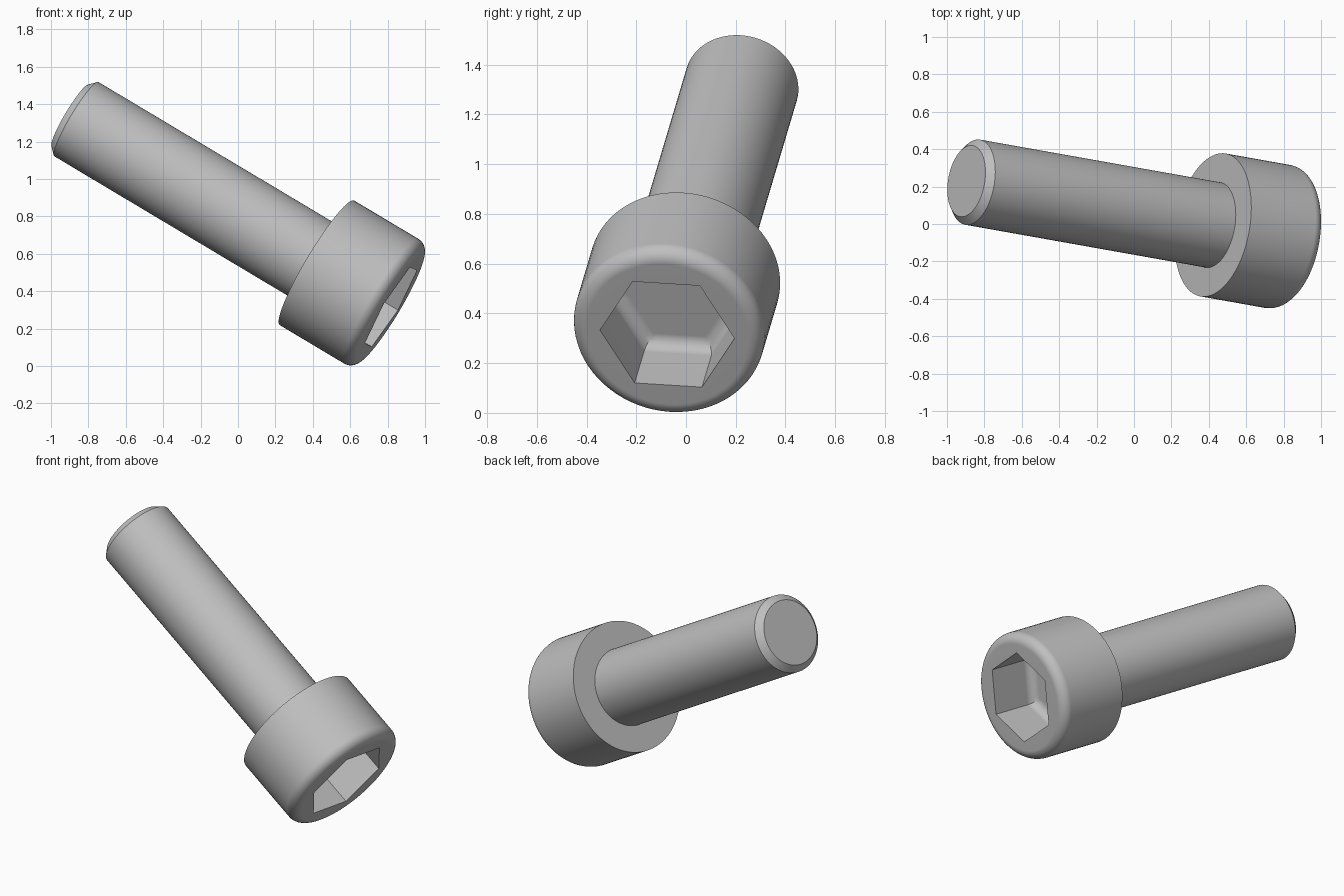
import bpy, bmesh, math
from mathutils import Matrix, Vector

cube = bpy.data.objects.get("Cube")
if cube:
    bpy.data.objects.remove(cube, do_unlink=True)

SEG = 72                  # multiple of 6, so socket corners land on vertices
HEAD_R, HEAD_H, HEAD_FILLET = 0.388, 0.466, 0.06
SHANK_R, SHANK_L, CHAMFER = 0.231, 1.553, 0.038
FLAT, DEPTH, SOCKET_FILLET = 0.237, 0.305, 0.055   # socket half-width, depth

steel = bpy.data.materials.new("steel_grey")
steel.use_nodes = True
colour = (0.52, 0.52, 0.52, 1)
steel.diffuse_color = colour
steel.node_tree.nodes["Principled BSDF"].inputs["Base Color"].default_value = colour

# Frame of the tilted screw: local z points out of the head, local x to a socket corner
axis = Vector((0.849, -0.151, -0.507)).normalized()
corner = Vector((0.038, 0.27, -0.017))
corner = (corner - axis * corner.dot(axis)).normalized()
side = axis.cross(corner)
FRAME = Matrix.Translation((0.422, -0.005, 0.552)) @ \
    Matrix((corner, side, axis)).transposed().to_4x4()


def ring(bm, radius, height, hexagon=False):
    """Circle of vertices, or a hexagon whose half-width is radius."""
    verts = []
    for i in range(SEG):
        a = math.tau * i / SEG
        r = radius
        if hexagon:
            r /= math.cos(a % (math.pi / 3) - math.pi / 6)
        verts.append(bm.verts.new((r * math.cos(a), r * math.sin(a), height)))
    return verts


def lathe(name, profile):
    """Closed skin through a list of rings, capped at both ends."""
    bm = bmesh.new()
    rings = [ring(bm, *p) for p in profile]
    for lo, hi in zip(rings, rings[1:]):
        for i in range(SEG):
            j = (i + 1) % SEG
            bm.faces.new((lo[i], lo[j], hi[j], hi[i]))
    bm.faces.new(rings[0][::-1])
    bm.faces.new(rings[-1])
    bmesh.ops.recalc_face_normals(bm, faces=bm.faces)
    mesh = bpy.data.meshes.new(name)
    bm.to_mesh(mesh)
    bm.free()
    mesh.materials.append(steel)
    ob = bpy.data.objects.new(name, mesh)
    bpy.context.collection.objects.link(ob)
    ob.matrix_world = FRAME
    bpy.ops.object.select_all(action="DESELECT")
    ob.select_set(True)
    bpy.context.view_layer.objects.active = ob
    bpy.ops.object.shade_smooth_by_angle(angle=math.radians(30))
    weighted = ob.modifiers.new("flat_face_normals", "WEIGHTED_NORMAL")
    weighted.keep_sharp = True
    return ob


def quarter(steps):
    return [math.pi / 2 * i / steps for i in range(steps + 1)]


# Shank with chamfered tip, running slightly into the head
lathe("shank", [
    (SHANK_R - CHAMFER, -SHANK_L),
    (SHANK_R, -SHANK_L + CHAMFER),
    (SHANK_R, 0.03),
])

# Head: flat underside, straight wall, rounded rim, hexagonal socket with rounded floor
head = [(HEAD_R, 0)]
for a in quarter(8):
    head.append((HEAD_R - HEAD_FILLET * (1 - math.cos(a)),
                 HEAD_H - HEAD_FILLET * (1 - math.sin(a))))
head.append((FLAT, HEAD_H, True))
for a in quarter(6):
    head.append((FLAT - SOCKET_FILLET * (1 - math.cos(a)),
                 HEAD_H - DEPTH + SOCKET_FILLET * (1 - math.sin(a)), True))
lathe("socket_head", head)
